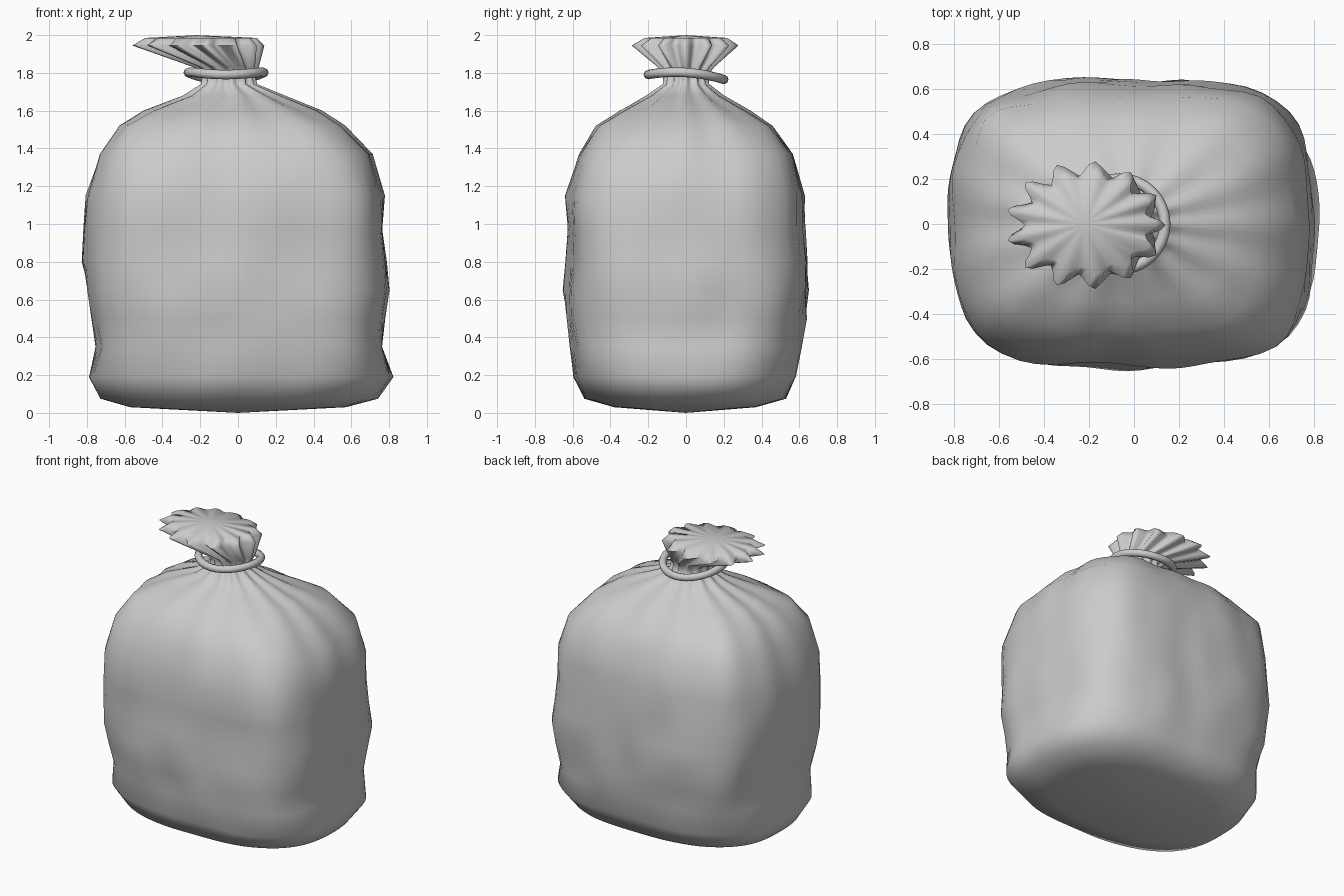
import bpy, bmesh, math
from mathutils import Vector, noise

if "Cube" in bpy.data.objects:
    bpy.data.objects.remove(bpy.data.objects["Cube"])

PLEATS, SEG = 13, 78

# z, x min, x max, y min, y max, squareness, pleat depth, bumpiness
RINGS = [
    (0.03, -0.57, 0.57, -0.38, 0.37, 2.5, 0.0, 0.0),
    (0.075, -0.73, 0.74, -0.54, 0.53, 2.7, 0.0, 0.2),
    (0.19, -0.79, 0.82, -0.60, 0.59, 3.1, 0.0, 0.5),
    (0.35, -0.75, 0.77, -0.61, 0.61, 3.7, 0.0, 0.9),
    (0.50, -0.78, 0.78, -0.63, 0.63, 4.0, 0.0, 1.0),
    (0.65, -0.80, 0.79, -0.64, 0.64, 4.2, 0.0, 1.0),
    (0.80, -0.82, 0.78, -0.63, 0.64, 4.3, 0.0, 1.0),
    (0.97, -0.81, 0.78, -0.63, 0.63, 4.4, 0.0, 1.0),
    (1.15, -0.79, 0.77, -0.63, 0.62, 4.6, 0.0, 1.0),
    (1.37, -0.73, 0.70, -0.57, 0.57, 5.0, 0.005, 0.9),
    (1.52, -0.62, 0.56, -0.46, 0.45, 4.4, 0.015, 0.7),
    (1.60, -0.49, 0.43, -0.34, 0.33, 3.1, 0.03, 0.5),
    (1.68, -0.28, 0.23, -0.20, 0.19, 2.2, 0.07, 0.1),
    (1.74, -0.19, 0.09, -0.115, 0.115, 2.0, 0.08, 0.0),
    (1.79, -0.18, 0.08, -0.11, 0.11, 2.0, 0.09, 0.0),
    (1.83, -0.24, 0.11, -0.15, 0.15, 2.0, 0.08, 0.0),
    (1.945, -0.57, 0.14, -0.29, 0.28, 2.0, 0.12, 0.0),
    (1.985, -0.50, 0.10, -0.22, 0.22, 2.0, 0.07, 0.0),
]


def smooth(obj, angle):
    bpy.ops.object.select_all(action='DESELECT')
    obj.select_set(True)
    bpy.context.view_layer.objects.active = obj
    bpy.ops.object.shade_smooth_by_angle(angle=math.radians(angle))


def finish(name, bm, angle):
    bmesh.ops.recalc_face_normals(bm, faces=bm.faces)
    mesh = bpy.data.meshes.new(name)
    bm.to_mesh(mesh)
    bm.free()
    obj = bpy.data.objects.new(name, mesh)
    bpy.context.collection.objects.link(obj)
    smooth(obj, angle)
    return obj


def ring_point(ring, i):
    z, x0, x1, y0, y1, p, depth, bump = ring
    a = 2 * math.pi * i / SEG
    c, s = math.cos(a), math.sin(a)
    r = (abs(c) ** p + abs(s) ** p) ** (-1 / p)
    # in the mouth, pleat tips reach the full width; below, pleats are centred
    wave = math.cos(PLEATS * a)
    r *= 1 + depth * (wave - (1 if z > 1.8 else 0))
    # walls bulge at their middles
    rx = (x1 - x0) / 2 * (1 - 0.08 * bump * s * s)
    ry = (y1 - y0) / 2 * (1 - 0.06 * bump * c * c)
    v = Vector(((x0 + x1) / 2 + r * c * rx, (y0 + y1) / 2 + r * s * ry, z))
    dent = noise.noise(v * 3.6 + Vector((4.3, 1.7, 2.9))) * 0.03 * bump
    return v + Vector((c, s, 0)) * dent


# sack: lofted rings from base to gathered, flared mouth
bm = bmesh.new()
loops = [[bm.verts.new(ring_point(r, i)) for i in range(SEG)] for r in RINGS]
for lo, hi in zip(loops, loops[1:]):
    for i in range(SEG):
        j = (i + 1) % SEG
        bm.faces.new((lo[i], lo[j], hi[j], hi[i]))
for loop, tip in ((loops[0], (0, 0, 0.0)), (loops[-1], (-0.22, 0, 2.0))):
    centre = bm.verts.new(tip)
    for i in range(SEG):
        bm.faces.new((loop[i], loop[(i + 1) % SEG], centre))
finish("sack", bm, 85)

# tie: slightly wavy cord around the neck
bm = bmesh.new()
N, M = 32, 8
grid = []
for i in range(N):
    a = 2 * math.pi * i / N
    wave = 1.79 - 0.013 * math.sin(a) + 0.012 * math.cos(2 * a)
    row = []
    for k in range(M):
        b = 2 * math.pi * k / M
        rad = 0.2 + 0.025 * math.cos(b)
        row.append(bm.verts.new((-0.063 + rad * math.cos(a), rad * math.sin(a),
                                 wave + 0.025 * math.sin(b))))
    grid.append(row)
for i in range(N):
    for k in range(M):
        n, m = (i + 1) % N, (k + 1) % M
        bm.faces.new((grid[i][k], grid[n][k], grid[n][m], grid[i][m]))
finish("tie_cord", bm, 60)
